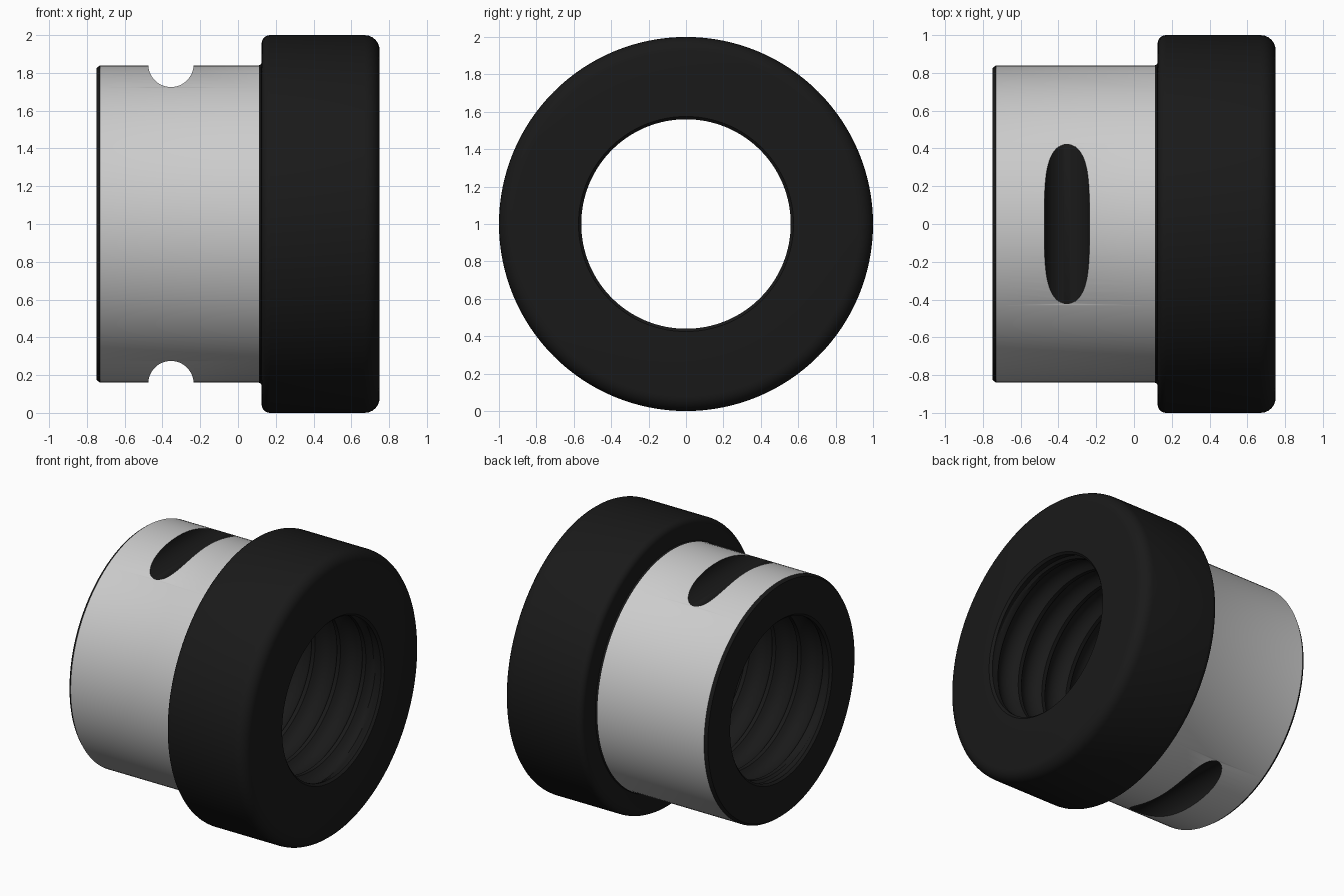
import bpy, bmesh
from math import sin, cos, pi, sqrt
from mathutils import Matrix

if "Cube" in bpy.data.objects:
    bpy.data.objects.remove(bpy.data.objects["Cube"])

N = 128            # sides around the axis
PITCH = 0.2        # spacing of the ball groove turns
BORE, LIMIT = 0.56, 0.735

dark = bpy.data.materials.new("black")
dark.diffuse_color = (0.01, 0.01, 0.01, 1)
dark.use_nodes = True
dark.node_tree.nodes["Principled BSDF"].inputs["Base Color"].default_value = dark.diffuse_color


def ring_point(x, r, i):
    a = 2 * pi * (i % N) / N
    return (x, r * cos(a), 1 + r * sin(a))


def grid(bm, rows, mats):
    verts = [[bm.verts.new(p) for p in row] for row in rows]
    for j in range(len(rows) - 1):
        for i in range(N):
            f = bm.faces.new((verts[j][i], verts[j][i + 1],
                              verts[j + 1][i + 1], verts[j + 1][i]))
            f.material_index = mats[j]


def fillet(cx, cr, rad, a0, a1, n=6):
    angles = [a0 + (a1 - a0) * k / n for k in range(n + 1)]
    return [(cx + rad * cos(a), cr + rad * sin(a)) for a in angles]


def make_object(name, bm):
    me = bpy.data.meshes.new(name)
    bmesh.ops.recalc_face_normals(bm, faces=bm.faces)
    bm.to_mesh(me)
    bm.free()
    me.materials.append(None)
    me.materials.append(dark)
    ob = bpy.data.objects.new(name, me)
    bpy.context.collection.objects.link(ob)
    return ob


# Outer profile: chamfered end, grey sleeve, rounded flange
bm = bmesh.new()
profile = [(-LIMIT, BORE), (-0.75, BORE + 0.015), (-0.75, 0.825), (-0.73, 0.84), (0.11, 0.84)]
profile += [(0.122, 0.845), (0.125, 0.86)]
profile += fillet(0.17, 0.955, 0.045, pi, pi / 2)
profile += fillet(0.67, 0.92, 0.08, pi / 2, 0)
profile += [(0.75, BORE + 0.015), (LIMIT, BORE)]
mats = [1] * (len(profile) - 1)
mats[3] = 0
grid(bm, [[ring_point(x, r, i) for i in range(N + 1)] for x, r in profile], mats)

# Bore with a helical ball groove, fading out at both ends
R, HALF = 0.1, 0.086
steps = [-HALF + 2 * HALF * k / 10 for k in range(11)]
rows = []
for turn in range(-6, 5):
    for u in steps:
        row = []
        for i in range(N + 1):
            x = PITCH * (turn + 0.5 + i / N) + u
            x = max(-LIMIT, min(LIMIT, x))
            fade = max(0, min(1, (LIMIT - abs(x)) / 0.08))
            depth = sqrt(R * R - u * u) - sqrt(R * R - HALF * HALF)
            row.append(ring_point(x, BORE + depth * fade, i))
        rows.append(row)
grid(bm, rows, [1] * len(rows))
bmesh.ops.remove_doubles(bm, verts=bm.verts, dist=1e-4)
nut = make_object("nut_body", bm)

# Round cross slots at the top and bottom of the sleeve
bm = bmesh.new()
for z in (1.845, 0.155):
    bmesh.ops.create_cone(bm, cap_ends=True, segments=64, radius1=0.12, radius2=0.12, depth=2.2,
                          matrix=Matrix.Translation((-0.355, 0, z)) @ Matrix.Rotation(pi / 2, 4, 'X'))
for f in bm.faces:
    f.material_index = 1
cutter = make_object("slot_cutter", bm)
cutter.hide_render = True

mod = nut.modifiers.new("slots", 'BOOLEAN')
mod.operation = 'DIFFERENCE'
mod.solver = 'EXACT'
mod.object = cutter
bpy.context.view_layer.objects.active = nut
nut.select_set(True)
bpy.ops.object.modifier_apply(modifier=mod.name)
bpy.data.objects.remove(cutter)
bpy.ops.object.shade_smooth_by_angle(angle=pi / 6)
